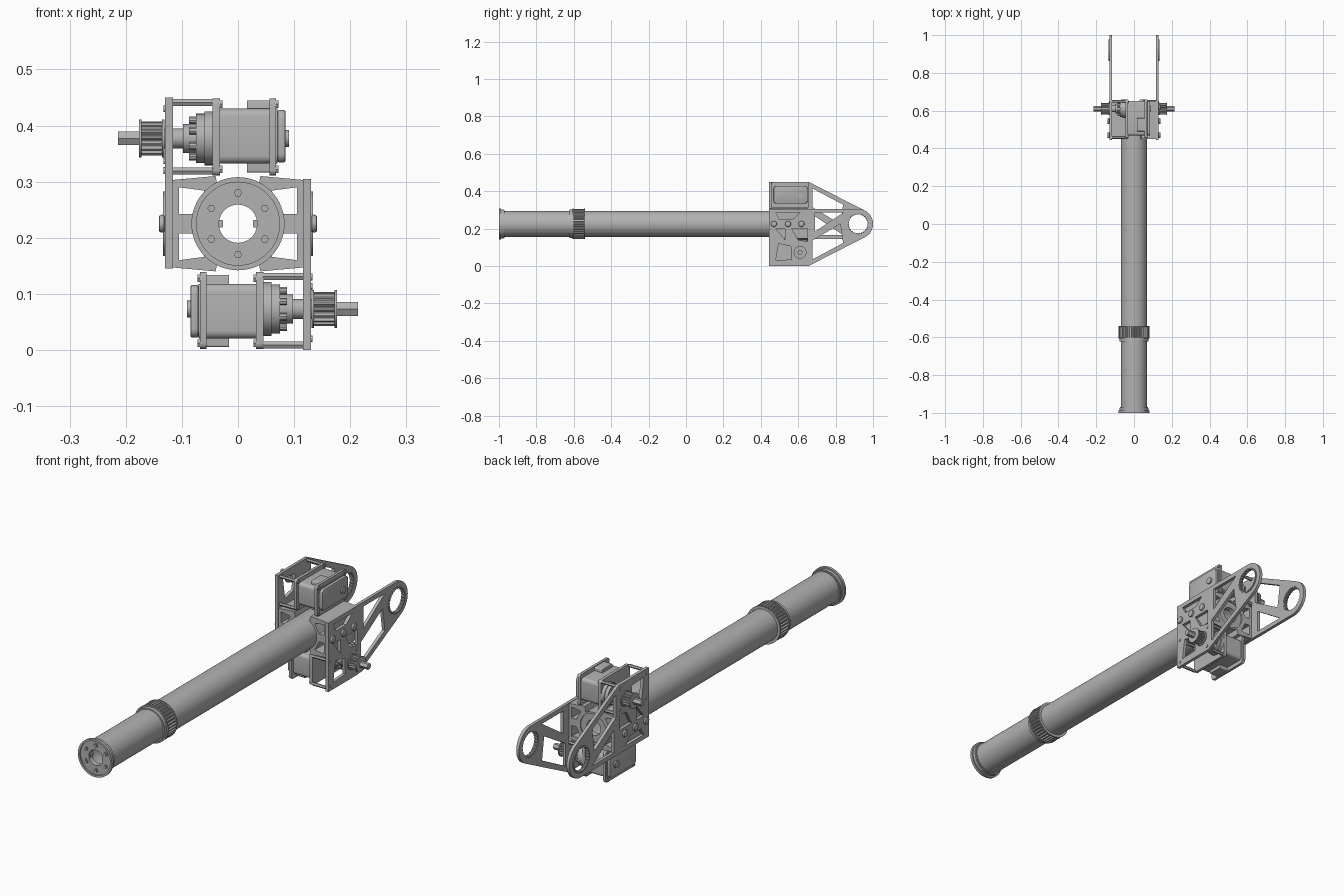
import bpy, bmesh
from math import pi, sin, cos, radians, acos, atan2, hypot
from mathutils import Matrix

if "Cube" in bpy.data.objects:
    bpy.data.objects.remove(bpy.data.objects["Cube"])

grey = bpy.data.materials.new("machined grey")
grey.use_nodes = True
grey.diffuse_color = (0.45, 0.45, 0.45, 1)
grey.node_tree.nodes["Principled BSDF"].inputs["Base Color"].default_value = grey.diffuse_color

MID = 0.225                      # height of the tube axis
SHAFT = (0.61, 0.073)            # gearbox shaft (y, z)
PIVOT = (0.92, MID)              # end pivot (y, z)
TO_X = Matrix(((0, 0, 1, 0), (1, 0, 0, 0), (0, 1, 0, 0), (0, 0, 0, 1)))
TO_Y = Matrix(((1, 0, 0, 0), (0, 0, 1, 0), (0, 1, 0, 0), (0, 0, 0, 1)))
HALF_TURN = (Matrix.Translation((0, 0, MID)) @ Matrix.Rotation(pi, 4, 'Y')
             @ Matrix.Translation((0, 0, -MID)))


def arc(c, r, a=0, b=360, n=48):
    full = b - a == 360
    steps = n if full else n - 1
    return [(c[0] + r * cos(radians(a + (b - a) * i / steps)),
             c[1] + r * sin(radians(a + (b - a) * i / steps))) for i in range(n)]


def gear(c, r, depth, teeth):
    pts = []
    for i in range(teeth * 4):
        rad = r if i % 4 < 2 else r - depth
        t = 2 * pi * i / (teeth * 4)
        pts.append((c[0] + rad * cos(t), c[1] + rad * sin(t)))
    return pts


def rounded(u0, u1, v0, v1, r):
    corners = [(u1 - r, v1 - r), (u0 + r, v1 - r), (u0 + r, v0 + r), (u1 - r, v0 + r)]
    return [p for k, c in enumerate(corners) for p in arc(c, r, k * 90, k * 90 + 90, 6)]


def link(name, mesh):
    bpy.context.collection.objects.link(bpy.data.objects.new(name, mesh))


def prism(name, loops, start, end, axis=TO_X, pair=True, bevel=0):
    """Extrude an outline with holes along an axis, optionally with its half-turn twin."""
    cu = bpy.data.curves.new(name, 'CURVE')
    cu.dimensions, cu.fill_mode = '2D', 'BOTH'
    cu.extrude = (end - start) / 2
    for loop in loops:
        sp = cu.splines.new('POLY')
        sp.points.add(len(loop) - 1)
        for p, (u, v) in zip(sp.points, loop):
            p.co = (u, v, 0, 1)
        sp.use_cyclic_u = True
    tmp = bpy.data.objects.new(name, cu)
    bpy.context.collection.objects.link(tmp)
    bpy.context.view_layer.update()
    me = bpy.data.meshes.new_from_object(tmp.evaluated_get(bpy.context.evaluated_depsgraph_get()))
    bpy.data.objects.remove(tmp)
    bpy.data.curves.remove(cu)
    me.transform(axis @ Matrix.Translation((0, 0, (start + end) / 2)))
    bm = bmesh.new()
    bm.from_mesh(me)
    bmesh.ops.remove_doubles(bm, verts=bm.verts, dist=1e-5)
    bmesh.ops.dissolve_limit(bm, angle_limit=0.001, verts=bm.verts, edges=bm.edges)
    bmesh.ops.recalc_face_normals(bm, faces=bm.faces)
    if bevel:
        rim = [e for e in bm.edges if e.calc_face_angle(0) > 1.2]
        bmesh.ops.bevel(bm, geom=rim, offset=bevel, segments=2, affect='EDGES', profile=0.5)
    bm.to_mesh(me)
    bm.free()
    me.materials.clear()
    me.materials.append(grey)
    me.shade_smooth()
    me.set_sharp_from_angle(angle=radians(30))
    if not pair:
        return link(name, me)
    twin = me.copy()
    twin.transform(HALF_TURN)
    link(name + "_left", me)
    link(name + "_right", twin)


# Long hollow tube with end flange, bolted cap and toothed collar
C = (0, MID)


def ring(name, r, hole, y0, y1):
    prism(name, [arc(C, r, n=64), arc(C, hole, n=64)], y0, y1, TO_Y, False)


ring("tube", 0.07, 0.062, -0.985, 0.65)
ring("end_flange", 0.083, 0.074, -1.0, -0.988)
ring("end_flange_step", 0.077, 0.062, -0.988, -0.975)
ring("end_cap", 0.075, 0.034, -0.994, -0.97)
ring("inner_cap", 0.063, 0.034, 0.62, 0.645)
for i in range(6):
    a = radians(30 + 60 * i)
    spot = (0.055 * cos(a), MID + 0.055 * sin(a))
    prism(f"cap_washer_{i}", [arc(spot, 0.0105, n=16)], -0.996, -0.99, TO_Y, False)
    prism(f"cap_bolt_{i}", [arc(spot, 0.007, n=6)], -1.0, -0.99, TO_Y, False)
for side in (-1, 1):
    spot = (side * 0.031, MID)
    prism(f"cap_key_{side}", [rounded(spot[0] - .004, spot[0] + .004, MID - .007, MID + .007, .002)],
          -0.99, -0.97, TO_Y, False)
ring("collar_front_rim", 0.076, 0.066, -0.622, -0.607)
ring("collar_lip", 0.082, 0.066, -0.607, -0.602)
prism("collar_teeth", [gear(C, 0.081, 0.006, 36), arc(C, 0.066)], -0.602, -0.545, TO_Y, False)
ring("collar_back_lip", 0.082, 0.066, -0.545, -0.54)

# Side plate with truss openings and pivot ring
du, dv = 0.655 - PIVOT[0], -PIVOT[1]
tangent = (atan2(dv, du) + acos(0.08 / hypot(du, dv))) * 180 / pi
outline = [(0.445, 0.305), (0.445, 0), (0.655, 0)] + arc(PIVOT, 0.08, tangent, 90, 28)
openings = [
    [(.69, .285), (.84, .285), (.69, .185)],
    [(.675, .035), (.84, .122), (.825, .225), (.675, .135)],
    [(.48, .03), (.565, .035), (.56, .105), (.495, .12)],
    [(.48, .2), (.53, .14), (.53, .2)],
    [(.48, .285), (.61, .285), (.57, .25), (.5, .25)],
    [(.565, .2), (.6, .14), (.65, .13), (.65, .2)],
]
prism("side_plate", [outline, arc(PIVOT, 0.056)] + openings, 0.116, 0.13)
prism("pivot_bearing", [arc(PIVOT, 0.0575), gear(PIVOT, 0.053, 0.003, 24)], 0.118, 0.134)
for i, y in enumerate((0.47, 0.545, 0.617)):
    prism(f"plate_bolt_{i}", [arc((y, MID), 0.016, n=20)], 0.13, 0.141, bevel=0.005)
for i, (y, z) in enumerate(((0.462, 0.02), (0.645, 0.02), (0.462, 0.13), (0.645, 0.113))):
    prism(f"plate_screw_{i}", [arc((y, z), 0.006, n=12)], 0.13, 0.133)

# Clamp block joining tube and side plate, with two windows
clamp = [(.04, .31), (.116, .303), (.116, .147), (.04, .14)] + arc(C, 0.07, -60, 60, 20)
window = [(.06, .284), (.105, .29), (.105, .242), (.081, .242)]
prism("tube_clamp", [clamp, window, [(x, 2 * MID - z) for x, z in window]], 0.45, 0.65, TO_Y)

# Motor: housing, end cover, mounting plates and terminal boxes
prism("motor_housing", [rounded(.468, .652, .02, .118, .014)], -0.07, 0.04)
prism("motor_cover", [rounded(.468, .65, .022, .116, .016)], -0.085, -0.07, bevel=0.004)
prism("motor_nub", [arc(SHAFT, 0.015, n=24)], -0.091, -0.08)
for name, x0, x1 in (("rear_mount", -.068, -.056), ("front_mount", .032, .045)):
    prism(name, [rounded(.455, .658, .002, .139, .01)], x0, x1)
    for i, (y, z) in enumerate(((.464, .012), (.649, .012), (.464, .128), (.649, .128))):
        prism(f"{name}_nut_{i}", [arc((y, z), .008, n=6)], x0 - .004, x0)
prism("terminal_box", [rounded(.49, .56, .005, .134, .004)], -0.056, -0.016)
for i, (y, z) in enumerate(((.46, .009), (.65, .009), (.46, .131), (.65, .131))):
    prism(f"standoff_{i}", [arc((y, z), .007, n=6)], 0.045, 0.116)

# Gearbox stages, drive pulley and hex output shaft
for name, r, x0, x1 in (("gearbox_base", .048, .045, .06), ("gearbox_ring", .044, .06, .075),
                        ("gearbox_nose", .026, .075, .098), ("shaft_hub", .018, .095, .132)):
    prism(name, [arc(SHAFT, r, n=40)], x0, x1)
for i in range(8):
    a = radians(22.5 + 45 * i)
    spot = (SHAFT[0] + .035 * cos(a), SHAFT[1] + .035 * sin(a))
    prism(f"gearbox_bolt_{i}", [arc(spot, .007, n=10)], 0.075, 0.087)
prism("pulley_teeth", [gear(SHAFT, 0.03, 0.005, 16)], 0.134, 0.173)
for name, x0 in (("pulley_inner_rim", .131), ("pulley_outer_rim", .172)):
    prism(name, [arc(SHAFT, 0.034, n=32)], x0, x0 + .004)
prism("output_shaft", [arc(SHAFT, 0.014, n=6)], 0.17, 0.214)
